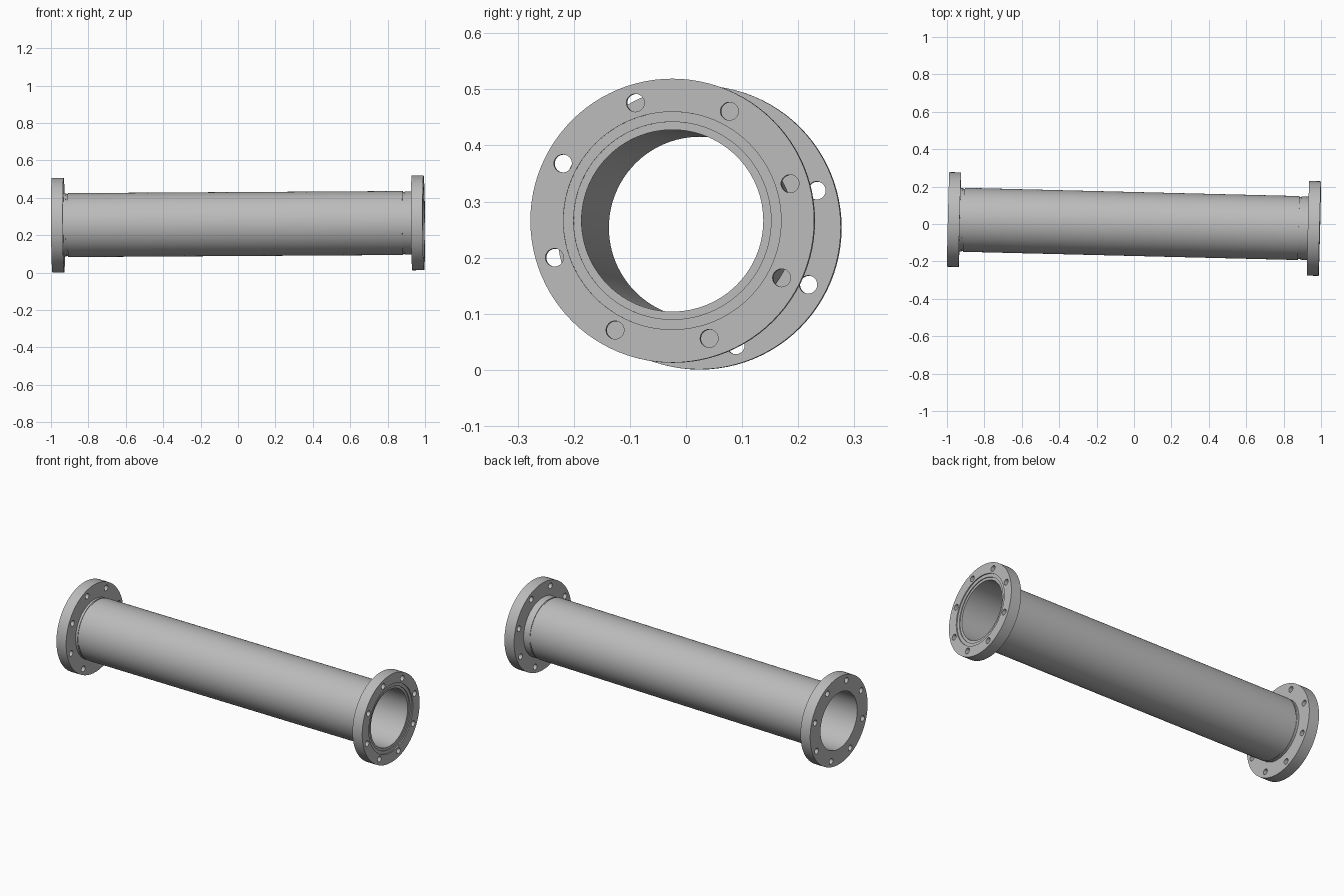
import bpy
import bmesh
import math
from mathutils import Matrix, Vector

cube = bpy.data.objects.get("Cube")
if cube:
    bpy.data.objects.remove(cube, do_unlink=True)

SEGMENTS = 96
BORE = 0.162
PIPE_R = 0.171
COLLAR_R = 0.169
FLANGE_R = 0.253
END = 0.994

# Single grey steel colour
steel = bpy.data.materials.new("grey_steel")
steel.use_nodes = True
colour = (0.5, 0.5, 0.5, 1)
steel.diffuse_color = colour
steel.node_tree.nodes["Principled BSDF"].inputs["Base Color"].default_value = colour

# The pipe axis runs slightly askew from the right end to the left end
start = Vector((-END, 0.0245, 0.2535))
finish = Vector((END, -0.0245, 0.266))
turn = (finish - start).to_track_quat('X', 'Z').to_matrix().to_4x4()
PLACE = Matrix.Translation((start + finish) / 2) @ turn


def add_object(name, bm):
    bmesh.ops.recalc_face_normals(bm, faces=bm.faces)
    mesh = bpy.data.meshes.new(name)
    bm.to_mesh(mesh)
    bm.free()
    mesh.materials.append(steel)
    obj = bpy.data.objects.new(name, mesh)
    bpy.context.collection.objects.link(obj)
    obj.matrix_world = PLACE
    return obj


def lathe(name, profile):
    """Turn a closed (axial, radius) profile around the local x axis."""
    bm = bmesh.new()
    verts = [bm.verts.new((x, 0, r)) for x, r in profile]
    edges = [bm.edges.new((a, b)) for a, b in zip(verts, verts[1:] + verts[:1])]
    bmesh.ops.spin(bm, geom=verts + edges, cent=(0, 0, 0), axis=(1, 0, 0),
                   angle=math.tau, steps=SEGMENTS, use_merge=True)
    bmesh.ops.remove_doubles(bm, verts=bm.verts, dist=1e-5)
    return add_object(name, bm)


def select_only(obj):
    bpy.ops.object.select_all(action='DESELECT')
    obj.select_set(True)
    bpy.context.view_layer.objects.active = obj


def finish_smooth(obj):
    select_only(obj)
    bpy.ops.object.shade_smooth_by_angle(angle=math.radians(30))


def drill_bolt_holes(flange, x):
    """Cut eight bolt holes through the flange disc."""
    bm = bmesh.new()
    for i in range(8):
        a = math.radians(17.4 + 45 * i)
        spot = Matrix.Translation((x, 0.22 * math.cos(a), 0.22 * math.sin(a)))
        bmesh.ops.create_cone(bm, cap_ends=True, segments=32, radius1=0.016,
                              radius2=0.016, depth=0.2,
                              matrix=spot @ Matrix.Rotation(math.pi / 2, 4, 'Y'))
    cutter = add_object("bolt_hole_cutter", bm)
    cutter.hide_render = True
    mod = flange.modifiers.new("bolt_holes", 'BOOLEAN')
    mod.operation = 'DIFFERENCE'
    mod.solver = 'EXACT'
    mod.object = cutter
    bpy.context.view_layer.update()
    select_only(flange)
    bpy.ops.object.modifier_apply(modifier=mod.name)
    bpy.data.objects.remove(cutter, do_unlink=True)


# Main tube with a shallow groove at each end
pipe = lathe("pipe", [
    (-0.918, BORE), (-0.918, 0.166), (-0.909, 0.166), (-0.909, PIPE_R),
    (0.882, PIPE_R), (0.882, 0.166), (0.891, 0.166), (0.891, BORE)])
finish_smooth(pipe)

# Plain flange with a short collar
right_flange = lathe("right_flange", [
    (-END, BORE), (-END, FLANGE_R), (-0.931, FLANGE_R),
    (-0.931, COLLAR_R), (-0.918, COLLAR_R), (-0.918, BORE)])
drill_bolt_holes(right_flange, -0.96)
finish_smooth(right_flange)

# Stepped-face flange with a longer collar
left_flange = lathe("left_flange", [
    (0.891, BORE), (0.891, COLLAR_R), (0.931, COLLAR_R), (0.931, FLANGE_R),
    (END, FLANGE_R), (END, 0.194), (0.988, 0.194), (0.988, 0.176),
    (0.983, 0.176), (0.983, BORE)])
drill_bolt_holes(left_flange, 0.96)
finish_smooth(left_flange)
